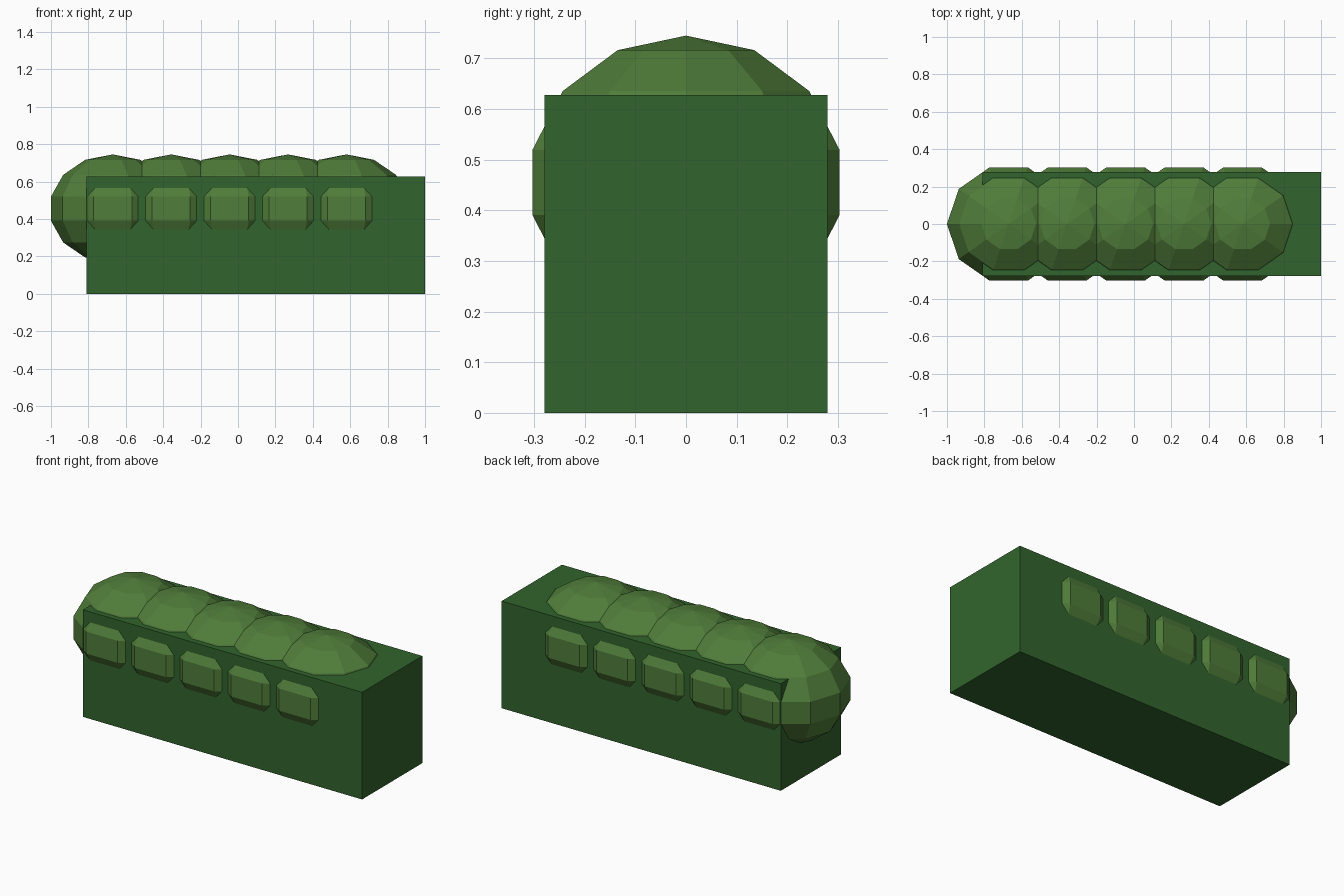
import bpy

if "Cube" in bpy.data.objects:
    bpy.data.objects.remove(bpy.data.objects["Cube"])

def material(name, color):
    m = bpy.data.materials.new(name)
    m.diffuse_color = (*color, 1)
    m.use_nodes = True
    m.node_tree.nodes["Principled BSDF"].inputs["Base Color"].default_value = m.diffuse_color
    return m

dark_green = material("dark_green", (0.031, 0.127, 0.026))
leaf_green = material("leaf_green", (0.080, 0.205, 0.042))

# Clipped hedge block
bpy.ops.mesh.primitive_cube_add(size=1, location=(0.095, 0, 0.314))
block = bpy.context.object
block.name = "hedge_block"
block.scale = (1.81, 0.558, 0.628)
block.data.materials.append(dark_green)

# Row of low-poly foliage clumps bulging out of the block
for i in range(5):
    bpy.ops.mesh.primitive_uv_sphere_add(
        segments=10, ring_count=7, radius=1,
        location=(-0.67 + 0.3125 * i, 0, 0.455))
    clump = bpy.context.object
    clump.name = f"foliage_clump_{i + 1}"
    clump.scale = (0.3385, 0.327, 0.29)
    # Put a vertex on the x axis whatever the primitive's starting angle
    if max(v.co.x for v in clump.data.vertices) < max(v.co.y for v in clump.data.vertices):
        for v in clump.data.vertices:
            v.co.x, v.co.y = v.co.y, -v.co.x
    clump.data.materials.append(leaf_green)
